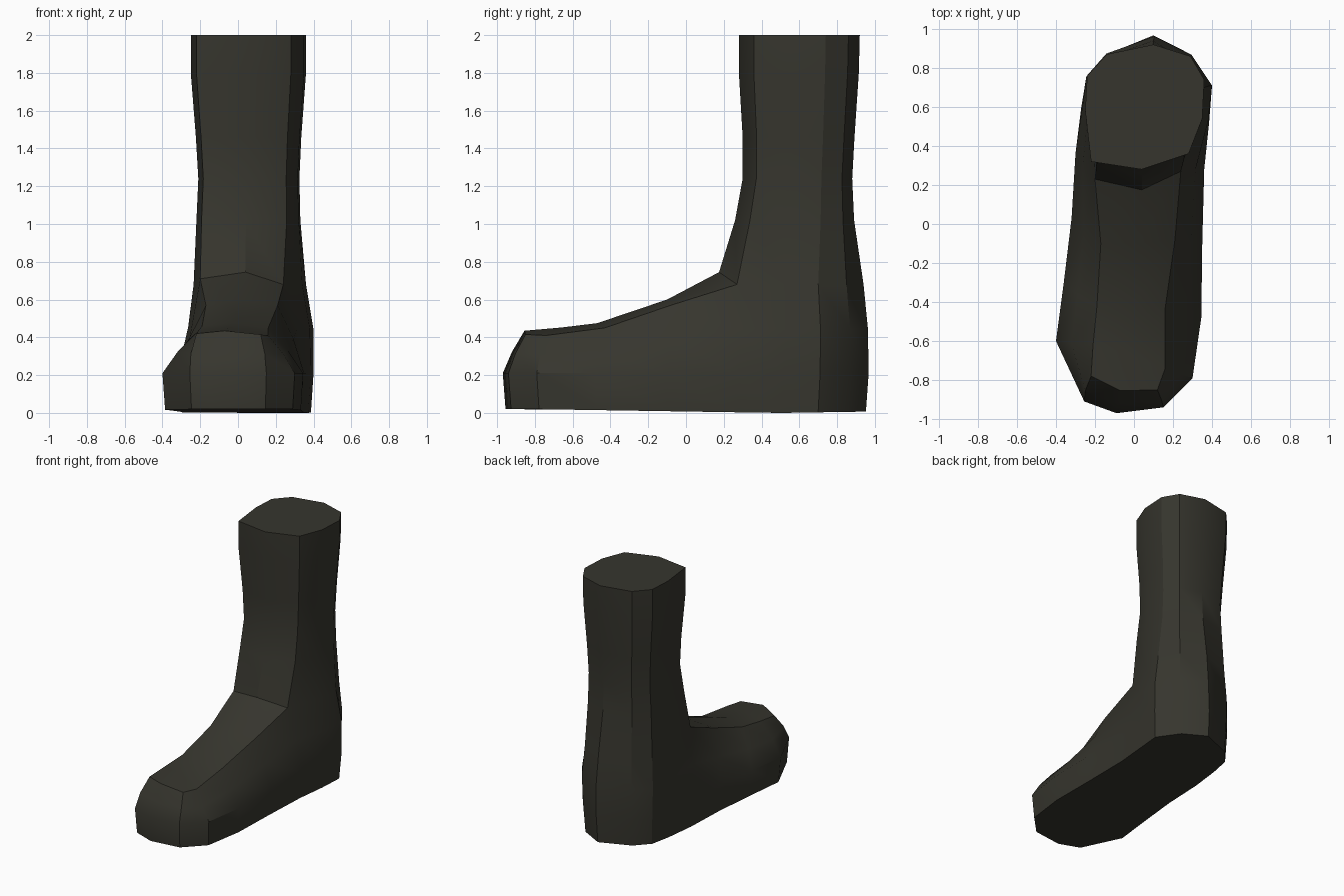
import bpy, bmesh, math
from mathutils import Vector

cube = bpy.data.objects.get("Cube")
if cube:
    bpy.data.objects.remove(cube, do_unlink=True)

# Widest outline of the foot: toe centre, along -x to the heel, back along +x
OUTLINE = [(-.09, -.97), (-.255, -.91), (-.40, -.60), (-.36, -.30), (-.32, .03),
           (-.30, .36), (-.27, .60), (-.24, .76), (-.14, .87), (.10, .967),
           (.28, .87), (.40, .71), (.385, .52), (.36, .28), (.35, -.10),
           (.345, -.48), (.30, -.79), (.15, -.94)]

# Upper edge of the foot, same order: toe cap, instep edge, ankle
UPPER = [(-.07, -.855, .435), (-.22, -.78, .42), (-.21, -.62, .435), (-.19, -.42, .46),
         (-.17, -.10, .57), (-.20, .23, .71), (-.235, .58, .68), (-.225, .74, .68),
         (-.13, .86, .68), (.10, .94, .68), (.28, .85, .68), (.36, .70, .68),
         (.34, .53, .68), (.24, .27, .68), (.21, -.08, .57), (.16, -.43, .45),
         (.16, -.74, .41), (.12, -.85, .415)]

# Crest of the instep, ending at the ankle crease
RIDGE = [(-.05, -.66, .452), (-.03, -.47, .475), (.02, -.10, .60), (.04, .175, .745)]

# Cross-section of the shaft, starting at the front centre
SHAFT = [(.04, .28), (-.22, .32), (-.25, .58), (-.24, .76), (-.14, .87),
         (.10, .92), (.29, .86), (.36, .74), (.35, .54), (.28, .36)]

# Shaft levels: z, x min, x max, y front, y back
LEVELS = [(1.02, -.22, .33, .26, .89), (1.24, -.21, .325, .30, .88),
          (1.46, -.223, .335, .30, .892), (1.80, -.25, .36, .28, .915),
          (2.00, -.25, .36, .28, .92)]

bm = bmesh.new()


def ring(points):
    return [bm.verts.new(p) for p in points]


def bridge(a, b):
    """Join two closed rings with quads."""
    n = len(a)
    for i in range(n):
        j = (i + 1) % n
        bm.faces.new((a[i], a[j], b[j], b[i]))


def strip(a, b):
    """Join two open chains with quads."""
    for i in range(len(a) - 1):
        bm.faces.new((a[i], a[i + 1], b[i + 1], b[i]))


# Foot walls
sole = ring([(x * .965, y * .985, .02 - .02 * max(0, 1 - abs(y - .5) / 1.3))
             for x, y in OUTLINE])
wide = ring([(x, y, .21) for x, y in OUTLINE])
bulge = ring([((w[0] + u[0]) * .525, (w[1] + u[1]) * .505, (.21 + u[2]) / 2)
              for w, u in zip(OUTLINE, UPPER)])
upper = ring(UPPER)
for low, high in ((sole, wide), (wide, bulge), (bulge, upper)):
    bridge(low, high)

# Underside, filled in cross strips from toe to heel
bm.faces.new((sole[0], sole[1], sole[17]))
strip(sole[1:9], sole[:9:-1])
bm.faces.new((sole[8], sole[9], sole[10]))

# Instep, both sides of the crest
ridge = [upper[0]] + ring(RIDGE)
strip(upper[1:6], ridge)
strip(ridge, upper[17:12:-1])

# Shaft, rising from the ankle
last = [ridge[-1]] + upper[5:14]
for z, x0, x1, y0, y1 in LEVELS:
    level = ring([(x0 + (x + .25) / .61 * (x1 - x0),
                   y0 + (y - .28) / .64 * (y1 - y0), z) for x, y in SHAFT])
    bridge(last, level)
    last = level
bm.faces.new(last)

# Rest exactly on the ground
drop = min(v.co.z for v in bm.verts)
for v in bm.verts:
    if v.co.z < .1:
        v.co.z -= drop
bmesh.ops.recalc_face_normals(bm, faces=bm.faces)

mesh = bpy.data.meshes.new("boot")
bm.to_mesh(mesh)
bm.free()
boot = bpy.data.objects.new("boot", mesh)
bpy.context.collection.objects.link(boot)

# Dark olive leather
leather = bpy.data.materials.new("dark_olive_leather")
leather.use_nodes = True
colour = (.037, .036, .027, 1)
leather.diffuse_color = colour
bsdf = next(n for n in leather.node_tree.nodes if n.type == 'BSDF_PRINCIPLED')
bsdf.inputs["Base Color"].default_value = colour
mesh.materials.append(leather)

bpy.ops.object.select_all(action='DESELECT')
boot.select_set(True)
bpy.context.view_layer.objects.active = boot
bpy.ops.object.shade_smooth_by_angle(angle=math.radians(30))
